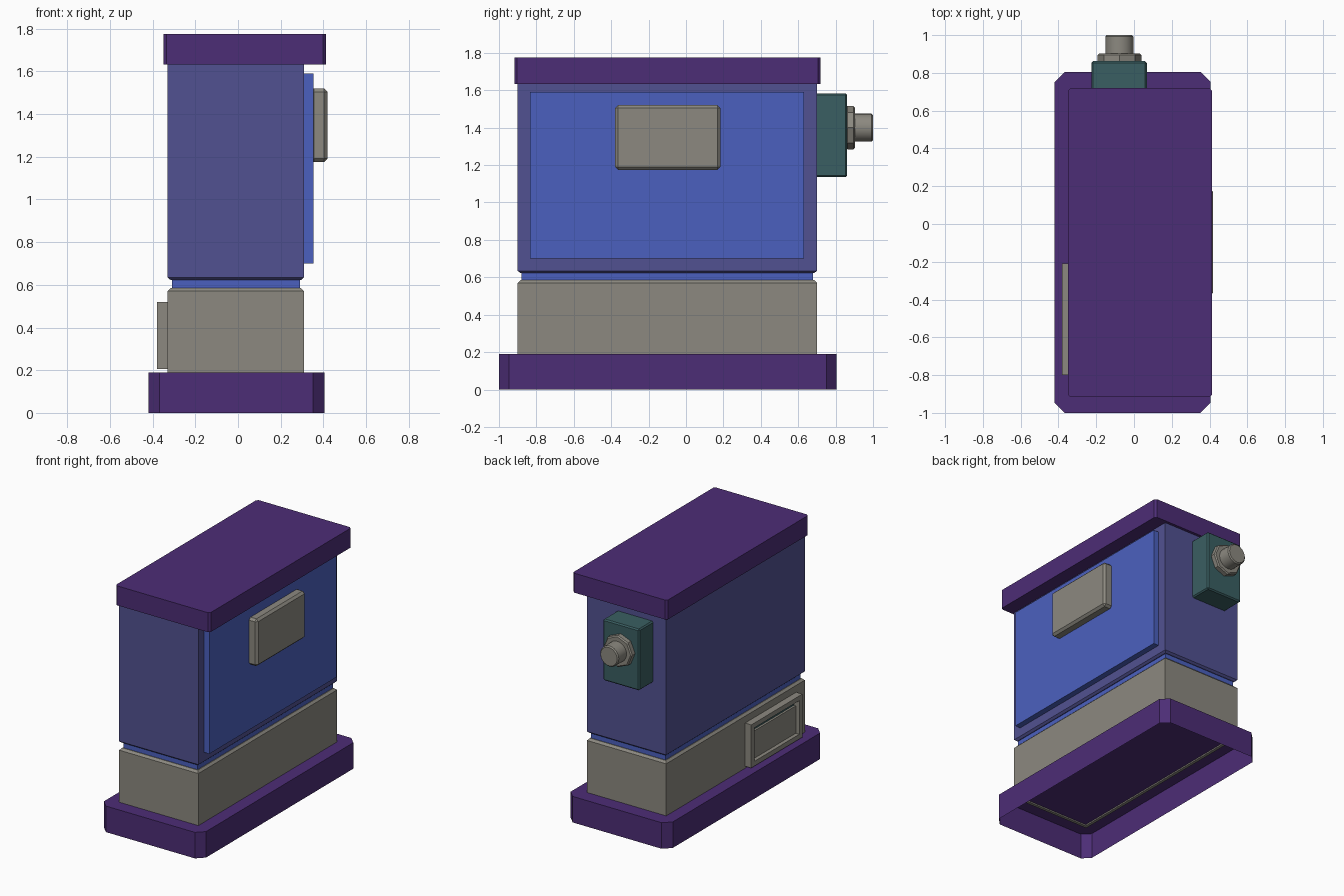
import bpy, bmesh, math
from mathutils import Matrix

if "Cube" in bpy.data.objects:
    bpy.data.objects.remove(bpy.data.objects["Cube"])


def material(name, rgb):
    m = bpy.data.materials.new(name)
    m.diffuse_color = (*rgb, 1)
    m.use_nodes = True
    m.node_tree.nodes["Principled BSDF"].inputs["Base Color"].default_value = m.diffuse_color
    return m


PURPLE = material("deep purple", (0.073, 0.026, 0.180))
SLATE = material("slate violet", (0.083, 0.083, 0.285))
BLUE = material("panel blue", (0.071, 0.118, 0.520))
GREY = material("warm grey", (0.262, 0.250, 0.216))
TEAL = material("dark teal", (0.042, 0.114, 0.122))


def finish(name, bm, mat):
    bmesh.ops.recalc_face_normals(bm, faces=bm.faces)
    me = bpy.data.meshes.new(name)
    bm.to_mesh(me)
    bm.free()
    me.materials.append(mat)
    ob = bpy.data.objects.new(name, me)
    bpy.context.collection.objects.link(ob)
    return ob


def outline(x0, x1, y0, y1, c):
    """Rectangle, optionally with cut corners."""
    if c == 0:
        return [(x0, y0), (x1, y0), (x1, y1), (x0, y1)]
    return [(x0 + c, y0), (x1 - c, y0), (x1, y0 + c), (x1, y1 - c),
            (x1 - c, y1), (x0 + c, y1), (x0, y1 - c), (x0, y0 + c)]


def stack(name, mat, rect, levels, corner=0, bottom=True):
    """Vertical body: levels are (z, inset) pairs."""
    x0, x1, y0, y1 = rect
    bm = bmesh.new()
    rings = [[bm.verts.new((x, y, z)) for x, y in
              outline(x0 + i, x1 - i, y0 + i, y1 - i, corner)] for z, i in levels]
    for a, b in zip(rings, rings[1:]):
        for k in range(len(a)):
            n = (k + 1) % len(a)
            bm.faces.new((a[k], a[n], b[n], b[k]))
    bm.faces.new(rings[-1])
    if bottom:
        bm.faces.new(rings[0][::-1])
    ob = finish(name, bm, mat)
    if not bottom:  # open shell: top must face up
        me = ob.data
        if me.polygons[len(me.polygons) - 1].normal.z < 0:
            me.flip_normals()
    return ob


def box(name, mat, x, y, z, bevel=0):
    bm = bmesh.new()
    bmesh.ops.create_cube(bm, size=1)
    for v in bm.verts:
        v.co = [lo + (c + 0.5) * (hi - lo) for c, (lo, hi) in zip(v.co, (x, y, z))]
    if bevel:
        bmesh.ops.bevel(bm, geom=bm.edges[:], offset=bevel, segments=1, affect='EDGES')
    return finish(name, bm, mat)


def rod(name, mat, x, z, r, y0, y1, sides, bevel):
    """Cylinder along y with cut rims."""
    bm = bmesh.new()
    bmesh.ops.create_cone(bm, cap_ends=True, segments=sides, radius1=r, radius2=r, depth=y1 - y0)
    rims = [e for e in bm.edges if abs(e.verts[0].co.z - e.verts[1].co.z) < 1e-5]
    bmesh.ops.bevel(bm, geom=rims, offset=bevel, segments=1, affect='EDGES')
    bmesh.ops.transform(bm, verts=bm.verts, matrix=Matrix.Translation((x, (y0 + y1) / 2, z))
                        @ Matrix.Rotation(-math.pi / 2, 4, 'X'))
    return finish(name, bm, mat)


def frame(name, mat, a, b, c, t, axis):
    """Four bars round an opening; axis is the through direction (0 = x, 2 = z)."""
    if axis == 0:
        (y0, y1), (z0, z1) = b, c
        bars = [(a, (y0, y0 + t), c), (a, (y1 - t, y1), c),
                (a, (y0 + t, y1 - t), (z0, z0 + t)), (a, (y0 + t, y1 - t), (z1 - t, z1))]
    else:
        (x0, x1), (y0, y1) = a, b
        bars = [((x0, x0 + t), b, c), ((x1 - t, x1), b, c),
                ((x0 + t, x1 - t), (y0, y0 + t), c), ((x0 + t, x1 - t), (y1 - t, y1), c)]
    for n, bar in enumerate(bars):
        box(f"{name}_{n + 1}", mat, *bar)


BODY = (-0.33, 0.31, -0.90, 0.70)

# Hollow base skirt, open underneath, with the body rim showing on its ceiling
stack("base_skirt", PURPLE, (-0.42, 0.405, -1.0, 0.805), [(0, 0), (0.19, 0)], 0.053, bottom=False)
frame("body_rim", GREY, BODY[:2], BODY[2:], (0.180, 0.1895), 0.022, 2)

# Cabinet: lower case, recessed blue band, upper case, lid
stack("lower_case", GREY, BODY, [(0.19, 0), (0.57, 0), (0.585, 0.015)], bottom=False)
stack("groove_band", BLUE, BODY, [(0.57, 0.02), (0.64, 0.02)])
stack("upper_case", SLATE, BODY, [(0.622, 0.015), (0.635, 0), (1.64, 0)])
stack("lid", PURPLE, (-0.35, 0.413, -0.917, 0.72), [(1.633, 0), (1.775, 0)], 0.014)

# Right side panel with display plate
box("side_panel", BLUE, (0.30, 0.353), (-0.835, 0.63), (0.70, 1.59))
box("display_plate", GREY, (0.34, 0.419), (-0.38, 0.185), (1.175, 1.52), 0.016)

# Tray opening on the left side
frame("tray_frame", GREY, (-0.38, -0.325), (-0.80, -0.21), (0.205, 0.52), 0.035, 0)
box("tray_back", TEAL, (-0.336, -0.325), (-0.77, -0.24), (0.235, 0.49))
box("tray_flap", GREY, (-0.352, -0.335), (-0.765, -0.245), (0.238, 0.44))

# Connector on the back
box("connector_box", TEAL, (-0.225, 0.068), (0.69, 0.862), (1.135, 1.583), 0.009)
rod("connector_nut", GREY, -0.077, 1.40, 0.116, 0.855, 0.903, 8, 0.008)
shaft = rod("connector_shaft", GREY, -0.077, 1.40, 0.075, 0.89, 1.0, 24, 0.008)
bpy.context.view_layer.objects.active = shaft
shaft.select_set(True)
bpy.ops.object.shade_smooth_by_angle(angle=math.radians(30))
